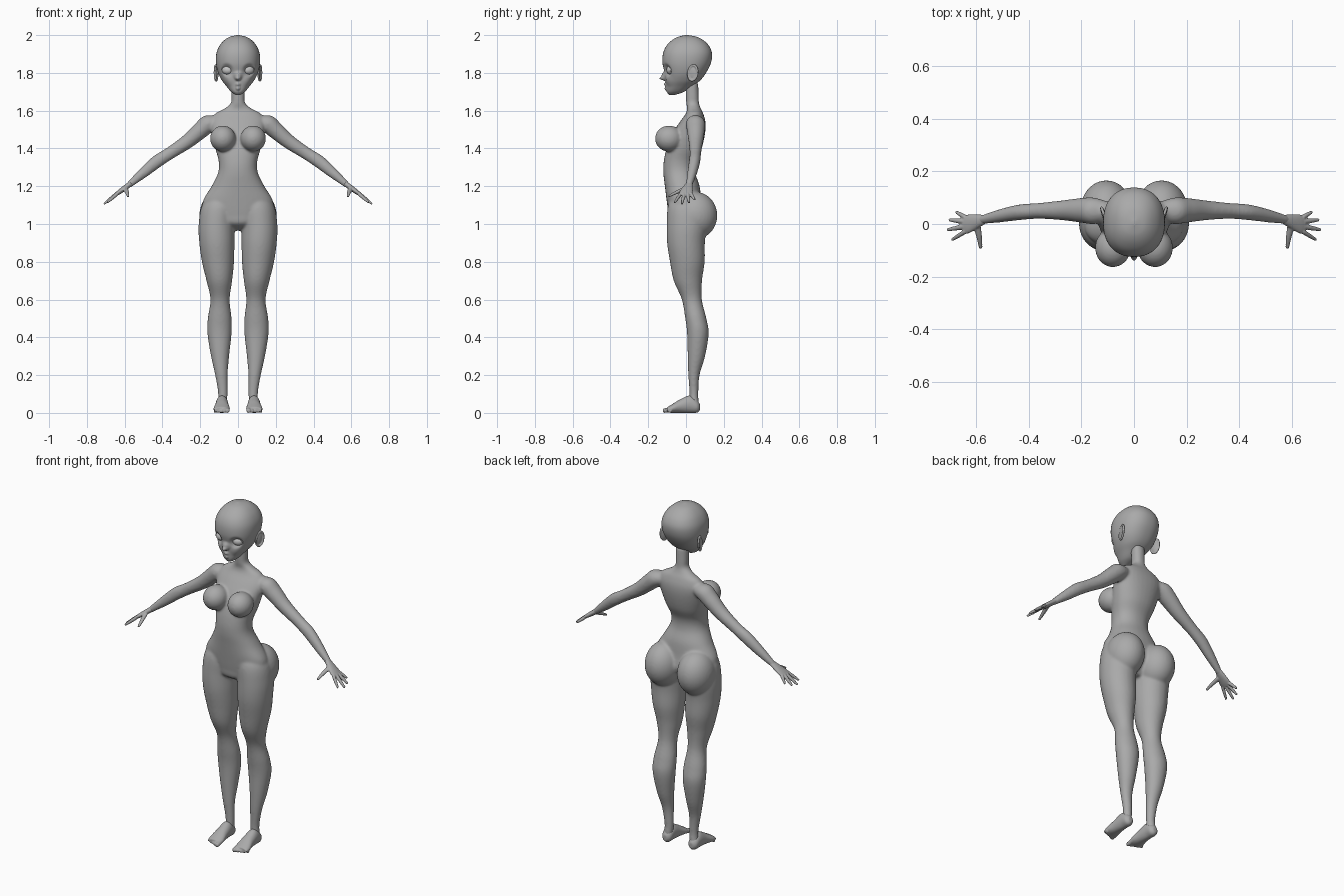
import bpy, bmesh, math
from mathutils import Vector, Matrix

cube = bpy.data.objects.get("Cube")
if cube:
    bpy.data.objects.remove(cube)

X, Y, Z = Vector((1, 0, 0)), Vector((0, 1, 0)), Vector((0, 0, 1))
ARM_UP = Vector((0.6, 0, 0.8))


def material(name, value):
    mat = bpy.data.materials.new(name)
    mat.use_nodes = True
    colour = (value, value, value, 1)
    mat.diffuse_color = colour
    mat.node_tree.nodes["Principled BSDF"].inputs["Base Color"].default_value = colour
    return mat


SKIN = material("clay grey", 0.4)
EYE = material("pale grey", 0.55)


def spline(rows, steps):
    """Catmull-Rom through rows of equal length."""
    out = []
    for i in range(len(rows) - 1):
        a, b, c, d = (rows[min(max(i + k, 0), len(rows) - 1)] for k in (-1, 0, 1, 2))
        for s in range(steps):
            t = s / steps
            out.append([0.5 * (2 * q + (r - p) * t + (2 * p - 5 * q + 4 * r - w) * t * t
                               + (3 * q - p - 3 * r + w) * t ** 3)
                        for p, q, r, w in zip(a, b, c, d)])
    return out + [list(rows[-1])]


def loft(bm, rows, u, v, side=1, steps=6, seg=32, power=2.0):
    """Skin rows of (x, y, z, radius along u, radius along v)."""
    rings = []
    for x, y, z, ru, rv in spline(rows, steps):
        ring = []
        for k in range(seg):
            a = 2 * math.pi * k / seg
            c, s = math.cos(a), math.sin(a)
            p = (Vector((x, y, z)) + u * ru * math.copysign(abs(c) ** (2 / power), c)
                 + v * rv * math.copysign(abs(s) ** (2 / power), s))
            p.x *= side
            ring.append(bm.verts.new(p))
        rings.append(ring)
    for r0, r1 in zip(rings, rings[1:]):
        for k in range(seg):
            n = (k + 1) % seg
            bm.faces.new((r0[k], r0[n], r1[n], r1[k]))
    bm.faces.new(rings[0][::-1])
    bm.faces.new(rings[-1])


def ball(bm, centre, radii, side=1, yaw=0.0):
    c = Vector((centre[0] * side, centre[1], centre[2]))
    mat = Matrix.Translation(c) @ Matrix.Rotation(yaw * side, 4, 'Z') @ Matrix.Diagonal((*radii, 1))
    bmesh.ops.create_uvsphere(bm, u_segments=32, v_segments=20, radius=1, matrix=mat)


def push(bm, centre, radius, move):
    """Soft sculpting brush."""
    for v in bm.verts:
        d = (v.co - Vector(centre)).length / radius
        if d < 1:
            v.co += Vector(move) * (1 - d * d) ** 2


def finish(name, bm, mat=SKIN, voxel=0, smooth=0):
    bmesh.ops.recalc_face_normals(bm, faces=bm.faces)
    mesh = bpy.data.meshes.new(name)
    bm.to_mesh(mesh)
    bm.free()
    mesh.materials.append(mat)
    mesh.polygons.foreach_set("use_smooth", [True] * len(mesh.polygons))
    obj = bpy.data.objects.new(name, mesh)
    bpy.context.collection.objects.link(obj)
    if voxel:
        m = obj.modifiers.new("fuse", 'REMESH')
        m.mode, m.voxel_size, m.use_smooth_shade = 'VOXEL', voxel, True
        m = obj.modifiers.new("soften", 'SMOOTH')
        m.factor, m.iterations = 0.5, smooth
    return obj


# Body: torso and neck, with legs and arms fused in
TORSO = [(0, .01, .965, .04, .03), (0, -.01, 1.0, .11, .07), (0, 0, 1.05, .178, .092),
         (0, -.01, 1.12, .186, .092), (0, -.02, 1.2, .14, .092), (0, -.035, 1.27, .106, .085),
         (0, -.033, 1.33, .102, .085), (0, -.01, 1.4, .12, .093), (0, .015, 1.48, .138, .086),
         (0, .035, 1.54, .145, .068), (0, .045, 1.585, .12, .046), (0, .042, 1.612, .07, .036),
         (0, .035, 1.64, .038, .034), (0, .033, 1.68, .035, .034), (0, .03, 1.75, .036, .034)]
LEG = [(.085, .043, .04, .025, .026), (.08, .042, .1, .025, .023), (.088, .042, .2, .033, .03),
       (.095, .055, .3, .048, .046), (.098, .063, .42, .064, .057), (.097, .052, .5, .063, .056),
       (.095, .031, .6, .051, .053), (.099, .01, .7, .068, .075), (.106, .007, .8, .085, .092),
       (.112, 0, .9, .093, .1), (.113, .003, 1.0, .095, .105), (.1, 0, 1.1, .09, .095),
       (.08, 0, 1.17, .05, .06)]
ARM = [(.09, .05, 1.55, .03, .03), (.15, .05, 1.535, .05, .047), (.2, .052, 1.495, .047, .045),
       (.27, .052, 1.435, .038, .038), (.36, .05, 1.375, .03, .033), (.43, .045, 1.33, .03, .034),
       (.5, .033, 1.272, .026, .028), (.585, .015, 1.2, .017, .015)]
bm = bmesh.new()
loft(bm, TORSO, X, Y, power=2.2)
for side in (1, -1):
    loft(bm, LEG, X, Y, side)
    loft(bm, ARM, Y, ARM_UP, side)
    ball(bm, (.105, .05, 1.045), (.1, .116, .125), side)
    ball(bm, (.08, -.09, 1.452), (.068, .074, .069), side)
finish("body", bm, voxel=.0065, smooth=10)

# Hands: palm, four fingers and thumb
PALM = [(.565, .018, 1.216, .017, .014), (.6, .008, 1.19, .028, .014),
        (.63, 0, 1.168, .036, .012), (.648, -.003, 1.155, .032, .009)]
FINGERS = [((.64, .025, 1.16), (.677, .046, 1.128)), ((.645, .009, 1.158), (.702, .016, 1.113)),
           ((.645, -.01, 1.158), (.71, -.022, 1.106)), ((.64, -.028, 1.16), (.692, -.06, 1.114))]
for side, label in ((1, "left"), (-1, "right")):
    bm = bmesh.new()
    loft(bm, PALM, Y, ARM_UP, side)
    for base, tip in FINGERS:
        mid = [(p + q) / 2 for p, q in zip(base, tip)]
        loft(bm, [(*base, .01, .01), (*mid, .009, .009), (*tip, .006, .006)], Y, ARM_UP, side, seg=12)
    loft(bm, [(.597, -.005, 1.188, .015, .011), (.588, -.05, 1.168, .011, .01),
              (.582, -.093, 1.146, .007, .006)], X, Z, side, seg=12)
    finish(label + "_hand", bm, voxel=.0035, smooth=3)

# Feet with toes
FOOT = [(.085, .074, .03, .012, .016), (.085, .058, .034, .028, .033), (.085, .02, .046, .032, .046),
        (.085, -.03, .036, .036, .036), (.086, -.07, .024, .043, .024), (.087, -.1, .016, .04, .014)]
for side, label in ((1, "left"), (-1, "right")):
    bm = bmesh.new()
    loft(bm, FOOT, X, Z, side)
    for i in range(5):
        x, r = .056 + .0165 * i, .0125 - .0012 * i
        tip = -.122 + .008 * i
        loft(bm, [(x, -.075, .02, r, r), (x, tip + .01, r, r, r), (x, tip, r, r * .7, r * .7)],
             X, Z, side, seg=12)
    finish(label + "_foot", bm, voxel=.004, smooth=3)

# Head: (height, half width, front, back) turned into loft rows
SKULL = [(1.683, .012, -.088, -.06), (1.7, .037, -.102, -.01), (1.73, .062, -.106, .035),
         (1.76, .085, -.109, .075), (1.8, .105, -.113, .106), (1.85, .116, -.124, .131),
         (1.9, .115, -.122, .138), (1.94, .1, -.106, .124), (1.97, .076, -.078, .096),
         (1.99, .046, -.044, .06), (2.0, .006, -.004, .012)]
bm = bmesh.new()
loft(bm, [(0, (f + b) / 2, z, w, (b - f) / 2) for z, w, f, b in SKULL], X, Y,
     steps=8, seg=112, power=2.25)
for side in (1, -1):
    push(bm, (.057 * side, -.1, 1.815), .042, (0, .022, 0))
    push(bm, (.055 * side, -.09, 1.76), .04, (0, -.006, 0))
push(bm, (0, -.11, 1.785), .03, (0, -.018, 0))
push(bm, (0, -.115, 1.772), .02, (0, -.024, 0))
for z, depth in ((1.737, -.011), (1.719, -.01)):
    push(bm, (0, -.108, z), .018, (0, depth, 0))
push(bm, (0, -.113, 1.728), .012, (0, .007, 0))
finish("head", bm)

# Eyes, lids and ears
for side, label in ((1, "left"), (-1, "right")):
    bm = bmesh.new()
    ball(bm, (.057, -.083, 1.815), (.029, .019, .023), side, yaw=.35)
    finish(label + "_eye", bm, EYE)

    bm = bmesh.new()
    lid = []
    for i in range(9):
        a = math.pi * (i / 8 * 1.1 - .05)
        c = math.cos(a)
        lid.append((.057 + .03 * c, -.093 + .013 * c, 1.815 + .023 * math.sin(a), .004, .005))
    loft(bm, lid, Y, Z, side, steps=3, seg=10)
    finish(label + "_eyelid", bm)

    bm = bmesh.new()
    ball(bm, (.112, .036, 1.8), (.007, .022, .036), side, yaw=-.3)
    rim = []
    for i in range(25):
        a = 2 * math.pi * i / 24
        y = .024 * math.cos(a)
        rim.append(Vector((side * (.116 + .3 * y), .036 + y + .1 * .04 * math.sin(a),
                           1.8 + .04 * math.sin(a))))
    for p, q in zip(rim, rim[1:]):
        for t in (0, .5):
            bmesh.ops.create_icosphere(bm, subdivisions=2, radius=.0065,
                                       matrix=Matrix.Translation(p.lerp(q, t)))
    finish(label + "_ear", bm, voxel=.003, smooth=4)
